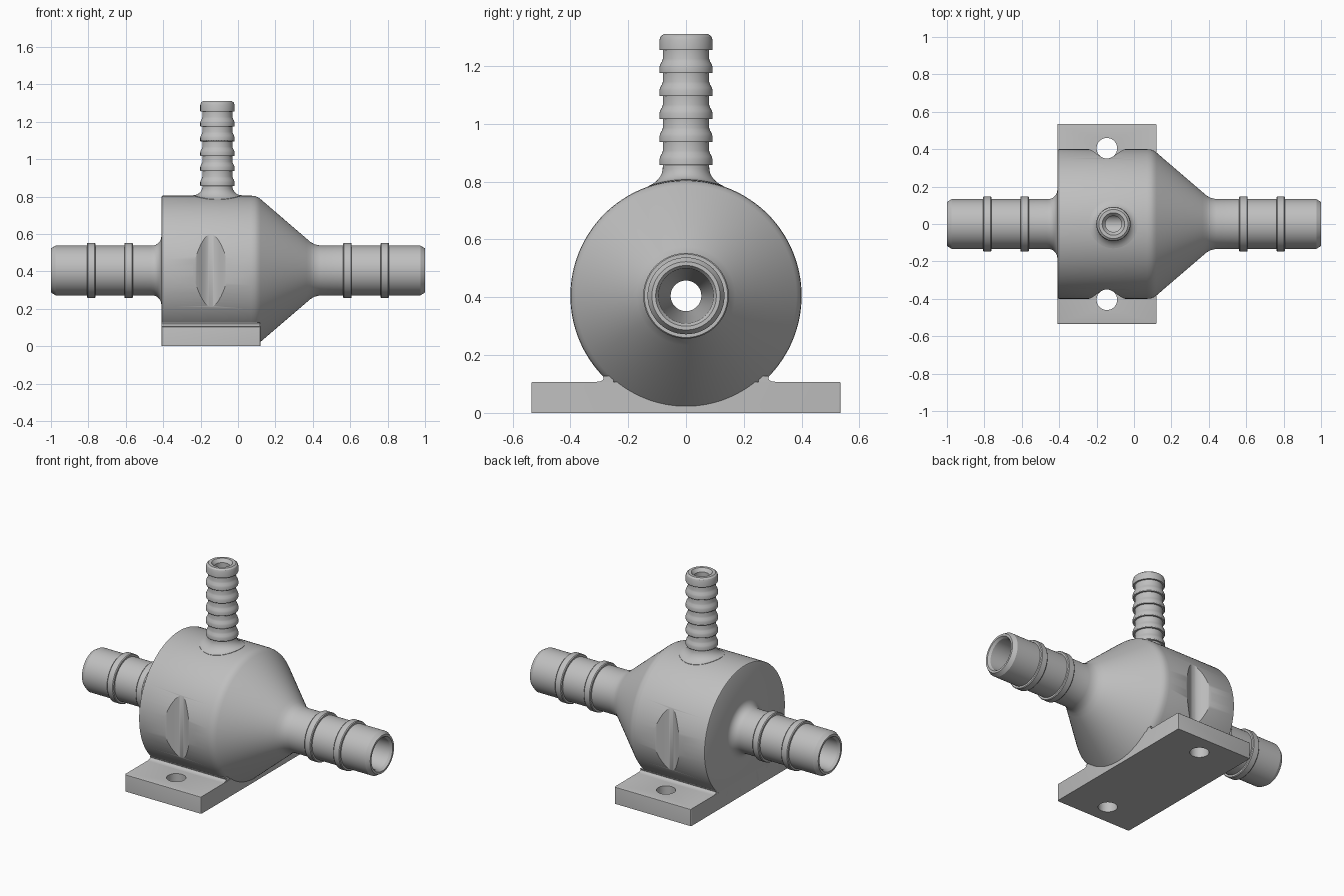
import bpy, bmesh, math
from mathutils import Matrix, Vector

cube = bpy.data.objects.get("Cube")
if cube:
    bpy.data.objects.remove(cube, do_unlink=True)

grey = bpy.data.materials.new("plain grey")
grey.use_nodes = True
grey.diffuse_color = (0.52, 0.52, 0.52, 1)
grey.node_tree.nodes["Principled BSDF"].inputs["Base Color"].default_value = grey.diffuse_color

AXIS_Z = 0.405      # height of the flow axis
BODY_R = 0.4
PORT_X = -0.11
HOLE_X = -0.145
BACK, FRONT = -0.41, 0.12    # ends of the mounting plate
PLATE_H = 0.107


def make_object(name, bm):
    bmesh.ops.recalc_face_normals(bm, faces=bm.faces)
    mesh = bpy.data.meshes.new(name)
    bm.to_mesh(mesh)
    bm.free()
    mesh.materials.append(grey)
    obj = bpy.data.objects.new(name, mesh)
    bpy.context.collection.objects.link(obj)
    return obj


def lathe(name, profile, matrix, segments=96):
    """Turn a closed (radius, height) outline around z, then place it."""
    bm = bmesh.new()
    rings = []
    for i in range(segments):
        a = math.tau * i / segments
        rings.append([bm.verts.new((r * math.cos(a), r * math.sin(a), h)) for r, h in profile])
    n = len(profile)
    for i in range(segments):
        a, b = rings[i], rings[(i + 1) % segments]
        for j in range(n):
            k = (j + 1) % n
            bm.faces.new((a[j], a[k], b[k], b[j]))
    bm.transform(matrix)
    return make_object(name, bm)


def prism(name, outline, direction):
    """Extrude a flat outline of 3D points along a vector."""
    bm = bmesh.new()
    face = bm.faces.new([bm.verts.new(p) for p in outline])
    out = bmesh.ops.extrude_face_region(bm, geom=[face])
    verts = [g for g in out["geom"] if isinstance(g, bmesh.types.BMVert)]
    bmesh.ops.translate(bm, verts=verts, vec=Vector(direction))
    return make_object(name, bm)


def cylinder(name, radius, x, y, low, high):
    bm = bmesh.new()
    bmesh.ops.create_cone(bm, cap_ends=True, segments=48, radius1=radius, radius2=radius,
                          depth=high - low,
                          matrix=Matrix.Translation((x, y, (low + high) / 2)))
    return make_object(name, bm)


def activate(obj):
    bpy.ops.object.select_all(action="DESELECT")
    obj.select_set(True)
    bpy.context.view_layer.objects.active = obj


def cut(obj, cutter):
    cutter.hide_render = True
    mod = obj.modifiers.new("cut", "BOOLEAN")
    mod.operation = "DIFFERENCE"
    mod.solver = "EXACT"
    mod.object = cutter
    activate(obj)
    bpy.ops.object.modifier_apply(modifier=mod.name)
    bpy.data.objects.remove(cutter, do_unlink=True)


def smooth(obj, angle=30):
    activate(obj)
    bpy.ops.object.shade_smooth_by_angle(angle=math.radians(angle))


# Body, cone and both hose tails as one turned part
TUBE, RING = 0.133, 0.148


def tail(sign):
    """Outline of a hose tail from its tip inward, with two raised bands."""
    points = [(0.095, 0.985), (0.105, 1.0), (0.118, 1.0), (TUBE, 0.975)]
    for outer, inner in ((0.808, 0.762), (0.608, 0.562)):
        points += [(TUBE, outer), (RING - 0.004, outer), (RING, outer - 0.005),
                   (RING, inner + 0.005), (RING - 0.004, inner), (TUBE, inner)]
    return [(r, sign * x) for r, x in points]


left_root = [(TUBE, -0.465)] + [
    (TUBE + 0.05 * (1 - math.cos(t)), -0.46 + 0.05 * math.sin(t))
    for t in (math.pi / 2 * i / 8 for i in range(1, 9))]
shell = [(BODY_R - 0.008, BACK), (BODY_R - 0.002, BACK + 0.003), (BODY_R, BACK + 0.009),
         (BODY_R, 0.07), (0.398, 0.09), (0.392, 0.106), (0.382, 0.12),
         (0.17, 0.367), (0.152, 0.388), (0.14, 0.41), (TUBE, 0.44)]
bore = [(0.053, 0.3), (0.053, -0.3)]
profile = tail(-1) + left_root + shell + tail(1)[::-1] + bore
to_x = Matrix.Translation((0, 0, AXIS_Z)) @ Matrix.Rotation(math.pi / 2, 4, "Y")
body = lathe("pump_body", profile, to_x, 128)

# Soft screwdriver grooves on both sides of the body
for side in (-1, 1):
    outline = []
    for i in range(25):
        t = -1 + i / 12
        outline.append((HOLE_X + 0.11 * t,
                        side * (0.402 - 0.026 * (1 + math.cos(math.pi * t))), 0.12))
    outline += [(HOLE_X + 0.11, side * 0.5, 0.12), (HOLE_X - 0.11, side * 0.5, 0.12)]
    cut(body, prism("groove_cutter", outline, (0, 0, 0.6)))
cut(body, cylinder("port_cutter", 0.043, PORT_X, 0, AXIS_Z, 0.9))
smooth(body)

# Barbed top port
port = [(0.043, 1.29), (0.06, 1.31), (0.078, 1.31), (0.088, 1.302), (0.092, 1.29)]
for i in range(6):
    step = 1.255 - 0.0796 * i
    if i:
        port += [(0.08, step + 0.05), (0.083, step + 0.041), (0.089, step + 0.03),
                 (0.092, step + 0.02)]
    port += [(0.092, step + 0.003), (0.09, step), (0.08, step)]
for i in range(9):
    t = math.pi / 2 * i / 8
    port.append((0.08 + 0.05 * (1 - math.cos(t)), 0.857 - 0.05 * math.sin(t)))
port += [(0.13, 0.75), (0.043, 0.75)]
top_port = lathe("top_port", port, Matrix.Translation((PORT_X, 0, 0)), 64)
# Drape the flared root over the round body
for v in top_port.data.vertices:
    if v.co.z < 0.85:
        v.co.z -= BODY_R - math.sqrt(BODY_R ** 2 - v.co.y ** 2)
smooth(top_port)

# Mounting plate with two screw holes
bm = bmesh.new()
bmesh.ops.create_cube(bm, size=1)
bm.transform(Matrix.Translation(((BACK + FRONT) / 2, 0, PLATE_H / 2))
             @ Matrix.Diagonal((FRONT - BACK, 1.07, PLATE_H, 1)))
edges = [e for e in bm.edges
         if abs(e.verts[0].co.y - e.verts[1].co.y) < 0.01 and e.verts[0].co.z > -1
         and (e.verts[0].co.z + e.verts[1].co.z > 0.01)]
bmesh.ops.bevel(bm, geom=edges, offset=0.006, segments=3, profile=0.5, affect="EDGES")
plate = make_object("mounting_plate", bm)
for side in (-1, 1):
    cut(plate, cylinder("screw_hole_cutter", 0.055, HOLE_X, side * 0.405, -0.1, 0.3))
smooth(plate)

# Small fillets where the body meets the plate
for side, name in ((-1, "right_fillet"), (1, "left_fillet")):
    curve = [(0.31, 0.1075), (0.296, 0.109), (0.288, 0.113), (0.285, 0.119),
             (0.288, 0.127), (0.25, 0.127), (0.25, 0.1)]
    fillet = prism(name, [(BACK + 0.001, side * y, z) for y, z in curve],
                   (FRONT - BACK - 0.004, 0, 0))
    smooth(fillet, 40)
